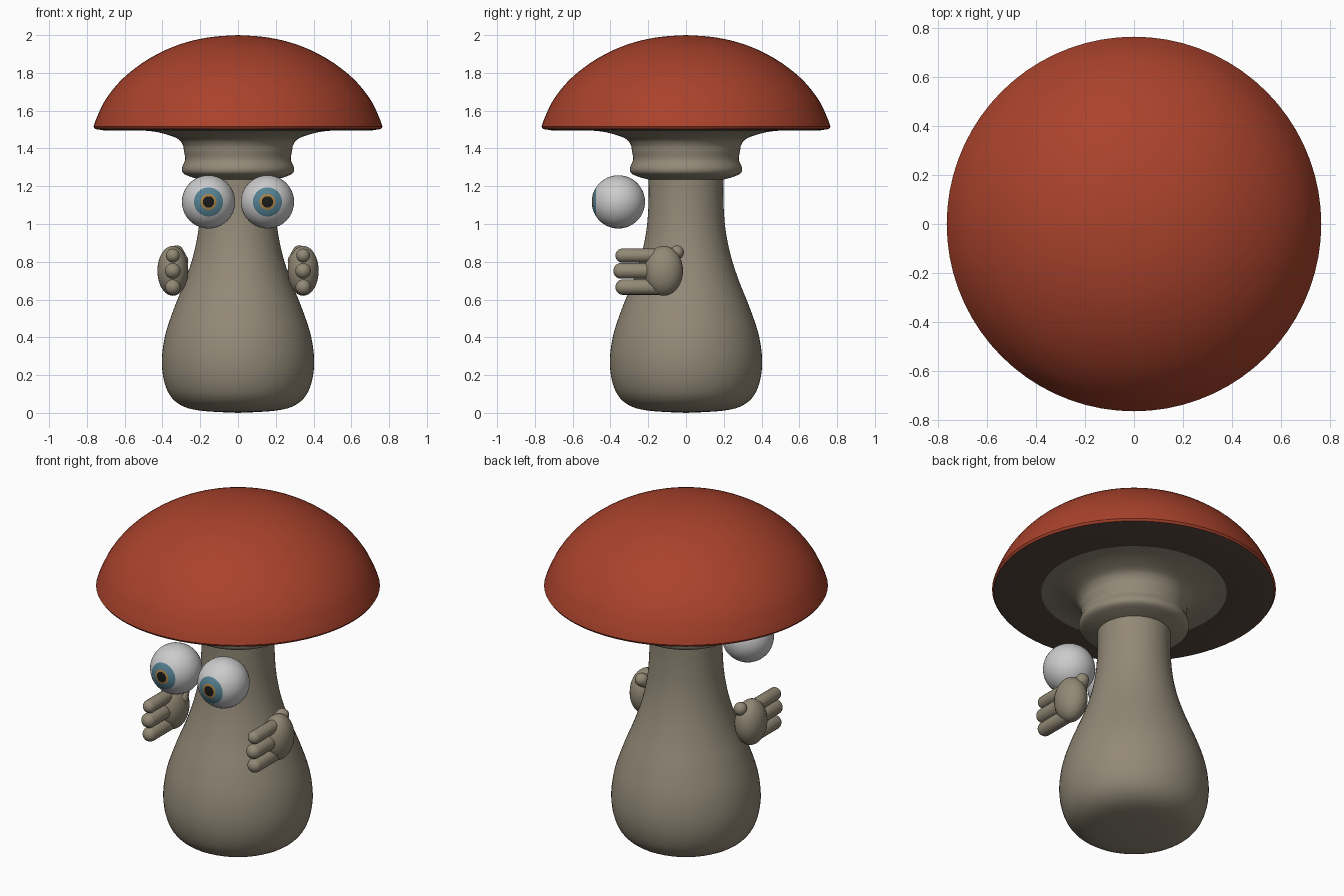
import bpy, bmesh, math
from mathutils import Vector, Matrix

if "Cube" in bpy.data.objects:
    bpy.data.objects.remove(bpy.data.objects["Cube"])


def material(name, rgb):
    m = bpy.data.materials.new(name)
    m.diffuse_color = (*rgb, 1)
    m.use_nodes = True
    m.node_tree.nodes["Principled BSDF"].inputs["Base Color"].default_value = m.diffuse_color
    return m


RED = material("cap_red", (0.40, 0.055, 0.025))
STEM = material("stem_beige", (0.29, 0.25, 0.185))
GILL = material("gill_brown", (0.10, 0.065, 0.052))
SKIN = material("hand_beige", (0.29, 0.25, 0.18))
WHITE = material("eye_white", (0.55, 0.53, 0.54))
BLUE = material("iris_blue", (0.09, 0.22, 0.29))
GOLD = material("iris_gold", (0.40, 0.22, 0.06))
BLACK = material("pupil_black", (0.01, 0.01, 0.01))


def smooth_path(pts, steps=4):
    """Catmull-Rom curve through (radius, height) points."""
    p = [Vector(q) for q in pts]
    p = [p[0]] + p + [p[-1]]
    out = []
    for a, b, c, d in zip(p, p[1:], p[2:], p[3:]):
        for i in range(steps):
            t = i / steps
            out.append(0.5 * (2 * b + (c - a) * t + (2 * a - 5 * b + 4 * c - d) * t ** 2
                              + (3 * b - a - 3 * c + d) * t ** 3))
    return out + [p[-1]]


def finish(name, bm, mats):
    bmesh.ops.remove_doubles(bm, verts=bm.verts, dist=1e-5)
    bmesh.ops.recalc_face_normals(bm, faces=bm.faces)
    me = bpy.data.meshes.new(name)
    bm.to_mesh(me)
    bm.free()
    ob = bpy.data.objects.new(name, me)
    bpy.context.collection.objects.link(ob)
    for m in mats:
        me.materials.append(m)
    bpy.ops.object.select_all(action='DESELECT')
    ob.select_set(True)
    bpy.context.view_layer.objects.active = ob
    bpy.ops.object.shade_smooth_by_angle(angle=math.radians(45))
    return ob


def lathe(name, path, mats, segs=64, pick=None, matrix=None):
    """Revolve a (radius, height) path around z; pick() chooses the material."""
    bm = bmesh.new()
    vs = [bm.verts.new((max(q[0], 0), 0, q[1])) for q in path]
    es = [bm.edges.new(e) for e in zip(vs, vs[1:])]
    bmesh.ops.spin(bm, geom=vs + es, cent=(0, 0, 0), axis=(0, 0, 1),
                   angle=2 * math.pi, steps=segs, use_duplicate=False)
    if pick:
        for f in bm.faces:
            f.material_index = pick(f.calc_center_median())
    if matrix:
        bm.transform(matrix)
    return finish(name, bm, mats)


def capsule(bm, a, b, r):
    """Round-ended finger from a to b."""
    a, b = Vector(a), Vector(b)
    d = b - a
    rot = d.to_track_quat('Z', 'Y').to_matrix().to_4x4()
    res = bmesh.ops.create_uvsphere(bm, u_segments=20, v_segments=13, radius=r)
    for v in res['verts']:
        if v.co.z > 0:
            v.co.z += d.length
    bmesh.ops.transform(bm, matrix=Matrix.Translation(a) @ rot, verts=res['verts'])


# Stem with bulbous foot, collar and flared neck
foot = smooth_path([(0, 0.0), (0.2, 0.012), (0.31, 0.045), (0.375, 0.12), (0.403, 0.25),
                    (0.388, 0.4), (0.34, 0.55), (0.28, 0.7), (0.235, 0.84), (0.208, 0.98),
                    (0.198, 1.12), (0.198, 1.235)])
collar = smooth_path([(0.235, 1.245), (0.285, 1.265), (0.297, 1.295), (0.28, 1.34),
                      (0.286, 1.385), (0.293, 1.42), (0.325, 1.455), (0.42, 1.485),
                      (0.5, 1.495)])
lathe("stem", foot + collar, [STEM])

# Cap: dome, thin rim and brown underside
dome = smooth_path([(0, 2.0), (0.14, 1.99), (0.27, 1.963), (0.39, 1.918), (0.51, 1.85),
                    (0.62, 1.76), (0.70, 1.66), (0.745, 1.57), (0.765, 1.515)])
under = [(0.757, 1.503), (0.70, 1.494), (0.55, 1.495), (0.40, 1.495), (0, 1.495)]
lathe("cap", dome + under, [RED, GILL], 72,
      pick=lambda c: 1 if c.z < 1.505 else 0)

# Eyes: spheres facing front, with rings for pupil and iris
R = 0.141
rings = [0, 0.015, 0.03, 0.042, 0.06, 0.077]
ball = [(r, math.sqrt(R * R - r * r)) for r in rings]
start = math.asin(0.077 / R)
ball += [(R * math.sin(t), R * math.cos(t))
         for t in (start + (math.pi - start) * i / 18 for i in range(1, 19))]


def eye_zone(c):
    r = math.hypot(c.x, c.y)
    if c.z < 0 or r > 0.077:
        return 0
    return 1 if r > 0.042 else 2 if r > 0.03 else 3


for side, label in ((-1, "left"), (1, "right")):
    lathe(f"eye_{label}", ball, [WHITE, BLUE, GOLD, BLACK], 40, eye_zone,
          Matrix.Translation((side * 0.156, -0.358, 1.117))
          @ Matrix.Rotation(math.pi / 2, 4, 'X'))

    # Floating hand: oval palm, three fingers and a thumb
    bm = bmesh.new()
    bmesh.ops.create_uvsphere(bm, u_segments=32, v_segments=20, radius=1,
                              matrix=Matrix.Translation((0.345, -0.118, 0.752))
                              @ Matrix.Diagonal((0.082, 0.102, 0.132, 1)))
    for z, y, r in ((0.833, -0.337, 0.037), (0.752, -0.343, 0.042), (0.666, -0.333, 0.041)):
        capsule(bm, (0.345, -0.12, z), (0.345, y, z), r)
    capsule(bm, (0.30, -0.10, 0.805), (0.325, -0.048, 0.85), 0.037)
    if side < 0:
        bm.transform(Matrix.Diagonal((-1, 1, 1, 1)))
    finish(f"hand_{label}", bm, [SKIN])
